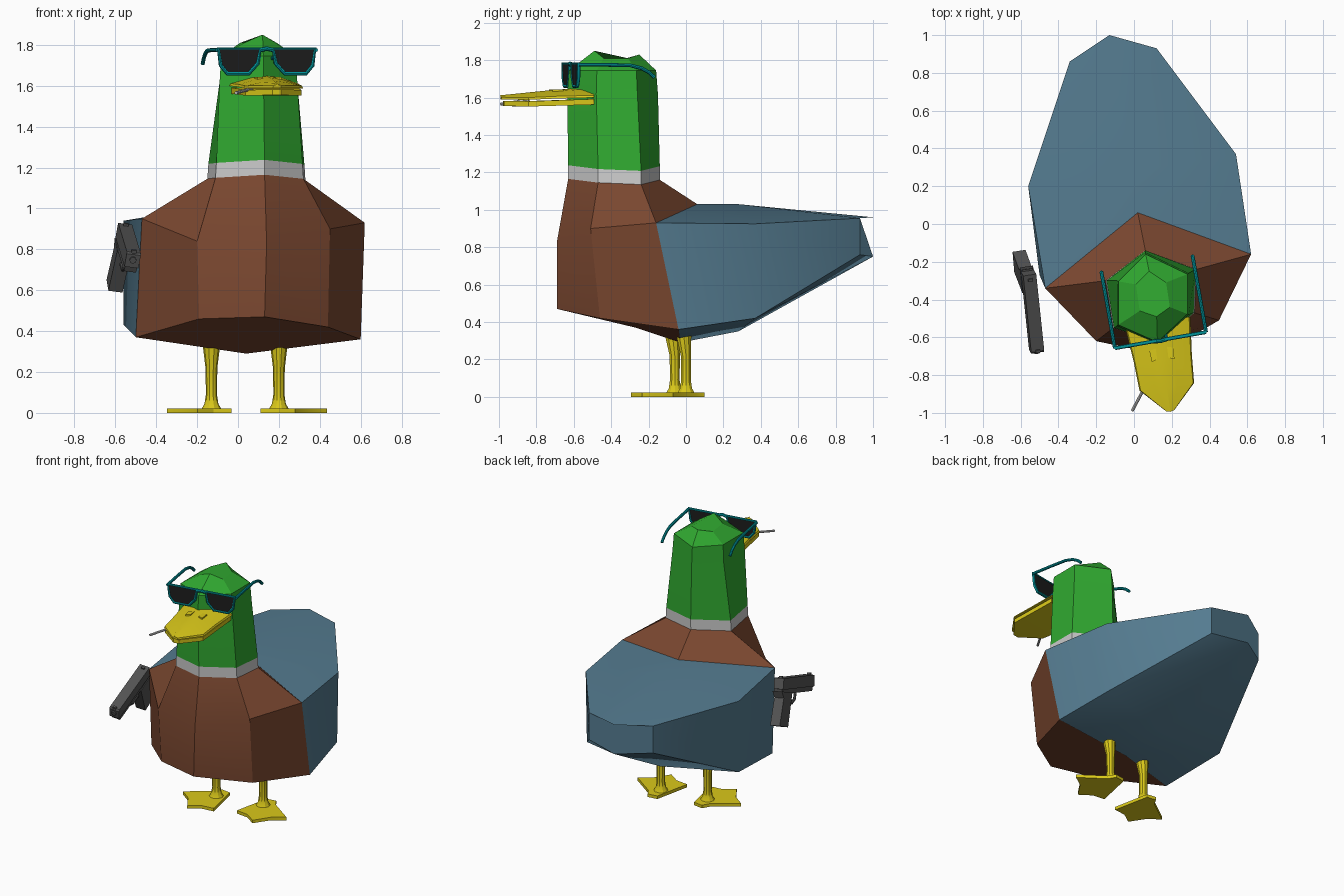
import bpy, bmesh
from math import sin, cos, pi, radians
from mathutils import Matrix, Vector

if "Cube" in bpy.data.objects:
    bpy.data.objects.remove(bpy.data.objects["Cube"])


def material(name, rgb):
    m = bpy.data.materials.new(name)
    m.diffuse_color = (*rgb, 1)
    m.use_nodes = True
    m.node_tree.nodes["Principled BSDF"].inputs["Base Color"].default_value = m.diffuse_color
    return m


GREEN = material("green", (0.03, 0.40, 0.03))
BROWN = material("brown", (0.20, 0.065, 0.03))
BLUE = material("blue", (0.09, 0.20, 0.28))
WHITE = material("white", (0.8, 0.8, 0.8))
YELLOW = material("yellow", (0.70, 0.58, 0.01))
TEAL = material("teal", (0.0, 0.30, 0.33))
BLACK = material("black", (0.012, 0.012, 0.012))
METAL = material("dark metal", (0.09, 0.09, 0.09))


def finish(name, bm, mat=None, matrix=None):
    bmesh.ops.recalc_face_normals(bm, faces=bm.faces)
    if matrix:
        bm.transform(matrix)
    me = bpy.data.meshes.new(name)
    bm.to_mesh(me)
    bm.free()
    ob = bpy.data.objects.new(name, me)
    bpy.context.collection.objects.link(ob)
    if mat:
        me.materials.append(mat)
    bpy.ops.object.select_all(action='DESELECT')
    ob.select_set(True)
    bpy.context.view_layer.objects.active = ob
    bpy.ops.object.shade_smooth_by_angle(angle=radians(28))
    return ob


def loft(name, rings, mat=None, caps=(True, True), matrix=None, skip=()):
    """Skin rings of equal length; skip holds (ring, side) faces left open."""
    bm = bmesh.new()
    vs = [[bm.verts.new(p) for p in r] for r in rings]
    n = len(rings[0])
    for k in range(len(vs) - 1):
        for i in range(n):
            if (k, i) not in skip:
                j = (i + 1) % n
                bm.faces.new((vs[k][i], vs[k][j], vs[k + 1][j], vs[k + 1][i]))
    if caps[0]:
        bm.faces.new(vs[0])
    if caps[1]:
        bm.faces.new(vs[-1])
    return finish(name, bm, mat, matrix)


def slab(name, outline, axis, a, b, mat=None, matrix=None):
    """Extrude a 2D outline between a and b along an axis."""
    def at(p, t):
        q = list(p)
        q.insert(axis, t)
        return q
    return loft(name, [[at(p, a) for p in outline], [at(p, b) for p in outline]], mat, matrix=matrix)


def tube(name, pts, r, mat=None, cyclic=False, matrix=Matrix()):
    cu = bpy.data.curves.new(name, 'CURVE')
    cu.dimensions = '3D'
    cu.bevel_depth, cu.bevel_resolution, cu.use_fill_caps = r, 2, True
    sp = cu.splines.new('POLY')
    sp.points.add(len(pts) - 1)
    for p, q in zip(sp.points, pts):
        p.co = (*(matrix @ Vector(q)), 1)
    sp.use_cyclic_u = cyclic
    ob = bpy.data.objects.new(name, cu)
    bpy.context.collection.objects.link(ob)
    if mat:
        cu.materials.append(mat)
    bpy.ops.object.select_all(action='DESELECT')
    ob.select_set(True)
    bpy.context.view_layer.objects.active = ob
    bpy.ops.object.convert(target='MESH')
    bpy.ops.object.shade_smooth_by_angle(angle=radians(40))


# Breast: six-sided rings, listed back, right back, right front, front, left front, left back
collar = [(0.06, -0.14, 1.16), (0.33, -0.24, 1.135), (0.32, -0.47, 1.145),
          (0.13, -0.63, 1.165), (-0.11, -0.55, 1.15), (-0.15, -0.30, 1.145)]
shoulder = [(0.02, 0.06, 1.03), (0.62, -0.16, 0.93), (0.45, -0.51, 0.90),
            (0.14, -0.69, 0.83), (-0.20, -0.62, 0.84), (-0.47, -0.34, 0.95)]
belly = [(0.04, -0.03, 0.29), (0.60, -0.04, 0.36), (0.44, -0.46, 0.42),
         (0.13, -0.69, 0.47), (-0.19, -0.60, 0.46), (-0.50, -0.27, 0.37)]
loft("breast", [belly, shoulder, collar], BROWN, skip=((0, 0), (0, 5)))

# Rear body and tail, starting on the breast's open back edge
start = [shoulder[0], shoulder[1], belly[1], belly[0], belly[5], shoulder[5]]
middle = [(-0.02, 0.28, 1.03), (0.54, 0.37, 0.925), (0.53, 0.37, 0.42),
          (0.01, 0.28, 0.35), (-0.56, 0.20, 0.43), (-0.56, 0.20, 0.94)]
end = [(-0.13, 1.00, 0.96), (0.12, 0.93, 0.955), (0.12, 0.93, 0.76),
       (-0.13, 1.00, 0.75), (-0.34, 0.86, 0.76), (-0.34, 0.86, 0.955)]
loft("rear_body", [start, middle, end], BLUE, caps=(False, True))


# Collar, neck and head
def ring_from(base, scale, z, center=(0.10, -0.395)):
    return [(center[0] + (x - center[0]) * scale, center[1] + (y - center[1]) * scale, z)
            for x, y, _ in base]


neck_base = [(x * 0.98 + 0.002, y, z + 0.073) for x, y, z in collar]
loft("collar", [collar, neck_base], WHITE, caps=(False, False))
head_low = [(0.06, -0.15, 1.62), (0.29, -0.26, 1.62), (0.29, -0.48, 1.62),
            (0.125, -0.635, 1.62), (-0.09, -0.54, 1.62), (-0.09, -0.30, 1.62)]
head_high = ring_from(head_low, 0.96, 1.745)
crown = [(0.08, -0.25, 1.83), (0.17, -0.31, 1.81), (0.19, -0.44, 1.81),
         (0.12, -0.49, 1.85), (0.03, -0.46, 1.81), (0.01, -0.32, 1.81)]
loft("head", [neck_base, head_low, head_high, crown], GREEN, caps=(False, True))

# Beak, turned slightly to the side; stations are (distance, half width, edge z, ridge z)
beak_frame = Matrix.Translation((0.125, -0.515, 0)) @ Matrix.Rotation(radians(8), 4, 'Z')
upper = [[(-w, -d, e), (-w * 0.96, -d, e + 0.012), (-w * 0.4, -d, t - 0.008), (0, -d - 0.005, t),
          (w * 0.4, -d, t - 0.008), (w * 0.96, -d, e + 0.012), (w, -d, e)]
         for d, w, e, t in ((0, 0.175, 1.60, 1.655), (0.2, 0.155, 1.595, 1.64),
                            (0.35, 0.146, 1.588, 1.625), (0.48, 0.02, 1.59, 1.612))]
loft("upper_beak", upper, YELLOW, matrix=beak_frame)
lower = [[(-w, -d, a), (-w, -d, b), (w, -d, b), (w, -d, a)]
         for d, w, a, b in ((0, 0.165, 1.562, 1.592), (0.35, 0.138, 1.552, 1.58),
                            (0.465, 0.02, 1.555, 1.582))]
loft("lower_beak", lower, YELLOW, matrix=beak_frame)
for s in (-1, 1):
    slab("nostril", [(s * 0.03, -0.14), (s * 0.065, -0.15), (s * 0.06, -0.21), (s * 0.03, -0.20)],
         2, 1.61, 1.643, YELLOW, beak_frame)
tube("smoke_stick", [(0.07, -0.84, 1.587), (-0.01, -0.99, 1.565)], 0.008)

# Sunglasses: mirrored lenses, rims and temples plus a bridge
glass_frame = Matrix.Translation((0.14, -0.615, 0)) @ Matrix.Rotation(radians(10), 4, 'Z')
rim = [(0.032, 1.782), (0.24, 1.782), (0.228, 1.70), (0.195, 1.66), (0.09, 1.66), (0.045, 1.71)]
for s in (-1, 1):
    side = [(s * x, z) for x, z in rim]
    slab("lens", side, 1, -0.005, 0.005, BLACK, glass_frame)
    tube("rim", [(x, 0, z) for x, z in side], 0.01, TEAL, True, glass_frame)
    tube("temple", [(s * 0.245, y, z) for y, z in
                    ((0, 1.775), (0.15, 1.775), (0.28, 1.772), (0.34, 1.757), (0.38, 1.735), (0.41, 1.708))],
         0.01, TEAL, matrix=glass_frame)
    tube("nose_pad", [(s * 0.035, 0, 1.74), (s * 0.03, 0.04, 1.73)], 0.008, TEAL, matrix=glass_frame)
tube("bridge", [(-0.035, 0, 1.775), (0, -0.005, 1.782), (0.035, 0, 1.775)], 0.011, TEAL, matrix=glass_frame)

# Legs and splayed webbed feet
for name, s, x, y in (("right", 1, 0.20, 0.0), ("left", -1, -0.13, -0.06)):
    rings = [[(x + r * cos(i * pi / 5), y + dy + r * sin(i * pi / 5), z) for i in range(10)]
             for z, r, dy in ((0.02, 0.048, 0), (0.045, 0.034, 0), (0.09, 0.027, 0),
                              (0.22, 0.029, 0), (0.31, 0.040, -0.01), (0.40, 0.046, -0.012))]
    loft(name + "_leg", rings, YELLOW)
    foot = [(-0.035, 0.09), (0.035, 0.10), (0.065, 0.05), (0.235, -0.07),
            (0.15, -0.13), (0.08, -0.235), (0.0, -0.18), (-0.09, -0.17), (-0.05, 0.02)]
    if s < 0:
        foot = [(px * 0.97 - 0.01, py) for px, py in foot]
    slab(name + "_foot", [(x + s * px, y + py) for px, py in foot], 2, 0, 0.022, YELLOW)

# Pistol at the left side: origin at the upper rear of the slide, barrel along -y
gun = (Matrix.Translation((-0.552, -0.27, 0.925)) @ Matrix.Rotation(radians(6), 4, 'Z')
       @ Matrix.Rotation(radians(19), 4, 'X') @ Matrix.Rotation(radians(8), 4, 'Y'))
slab("pistol_slide", [(0, 0), (0, -0.075), (-0.44, -0.075), (-0.44, -0.008), (-0.43, 0)],
     0, -0.035, 0.035, METAL, gun)
slab("pistol_frame", [(0.01, -0.07), (0.0, -0.105), (-0.42, -0.105), (-0.43, -0.07)],
     0, -0.03, 0.03, METAL, gun)
slab("pistol_grip", [(0.02, -0.085), (-0.01, -0.13), (0.035, -0.31), (-0.085, -0.325), (-0.13, -0.10)],
     0, -0.035, 0.035, METAL, gun)
tube("trigger_guard", [(0, y, z) for y, z in ((-0.11, -0.17), (-0.19, -0.175), (-0.23, -0.15), (-0.24, -0.10))],
     0.01, METAL, matrix=gun)
tube("trigger", [(0, -0.17, -0.10), (0, -0.165, -0.13), (0, -0.18, -0.155)], 0.007, METAL, matrix=gun)
tube("pistol_muzzle", [(0, -0.42, -0.035), (0, -0.45, -0.035)], 0.017, METAL, matrix=gun)
for y in (-0.02, -0.42):
    slab("sight", [(y, -0.005), (y, 0.012), (y - 0.015, 0.012), (y - 0.015, -0.005)],
         0, -0.012, 0.012, METAL, gun)
